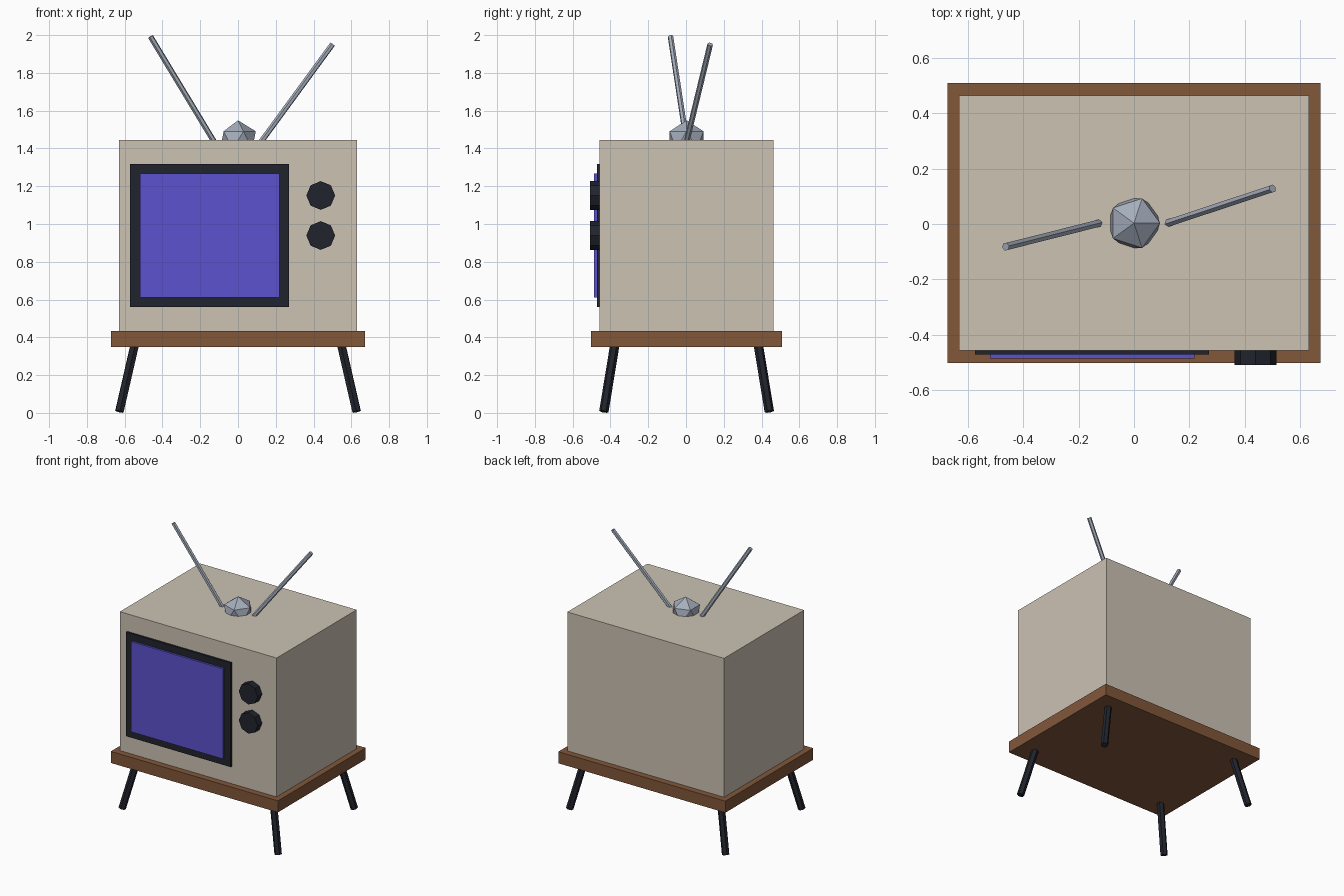
import bpy, math
from mathutils import Vector

if "Cube" in bpy.data.objects:
    bpy.data.objects.remove(bpy.data.objects["Cube"])


def mat(name, rgb):
    m = bpy.data.materials.new(name)
    m.diffuse_color = (*rgb, 1)
    m.use_nodes = True
    m.node_tree.nodes["Principled BSDF"].inputs["Base Color"].default_value = m.diffuse_color
    return m


BEIGE = mat("beige", (0.60, 0.54, 0.45))
WOOD = mat("brown wood", (0.223, 0.095, 0.042))
DARK = mat("near black", (0.015, 0.017, 0.026))
BLUE = mat("violet blue", (0.107, 0.084, 0.61))
METAL = mat("grey metal", (0.376, 0.423, 0.503))


def finish(name, m):
    ob = bpy.context.object
    ob.name = name
    ob.data.materials.append(m)
    return ob


def box(name, lo, hi, m):
    lo, hi = Vector(lo), Vector(hi)
    bpy.ops.mesh.primitive_cube_add(size=1, location=(lo + hi) / 2)
    ob = finish(name, m)
    ob.scale = hi - lo
    return ob


def rod(name, a, b, r, sides, m):
    a, b = Vector(a), Vector(b)
    bpy.ops.mesh.primitive_cylinder_add(vertices=sides, radius=r, depth=(b - a).length,
                                        location=(a + b) / 2)
    ob = finish(name, m)
    ob.rotation_euler = (b - a).to_track_quat('Z', 'Y').to_euler()
    return ob


Y = 0.003  # cabinet centre

# Cabinet and wooden base
box("cabinet", (-0.631, Y - 0.46, 0.434), (0.631, Y + 0.46, 1.445), BEIGE)
box("base_board", (-0.673, Y - 0.505, 0.35), (0.673, Y + 0.505, 0.434), WOOD)

# Screen surround and screen
box("screen_frame", (-0.573, -0.471, 0.56), (0.271, -0.44, 1.318), DARK)
box("screen", (-0.52, -0.486, 0.611), (0.219, -0.45, 1.267), BLUE)

# Control knobs
for i, z in enumerate((1.151, 0.939)):
    bpy.ops.mesh.primitive_cylinder_add(vertices=8, radius=0.076, depth=0.068,
                                        location=(0.438, -0.474, z),
                                        rotation=(math.pi / 2, 0, 0))
    finish(f"knob_{i + 1}", DARK)

# Splayed legs
for sx, side in ((-1, "left"), (1, "right")):
    for sy, end in ((-1, "front"), (1, "back")):
        rod(f"{end}_{side}_leg", (sx * 0.628, Y + sy * 0.438, 0.007),
            (sx * 0.547, Y + sy * 0.38, 0.36), 0.025, 6, DARK)

# Antenna hub and rods
bpy.ops.mesh.primitive_ico_sphere_add(subdivisions=1, radius=0.105, location=(0, Y, 1.444))
finish("antenna_hub", METAL)
rod("left_antenna", (-0.126, Y, 1.435), (-0.463, -0.082, 1.992), 0.015, 6, METAL)
rod("right_antenna", (0.122, Y, 1.435), (0.5, 0.128, 1.951), 0.015, 6, METAL)
